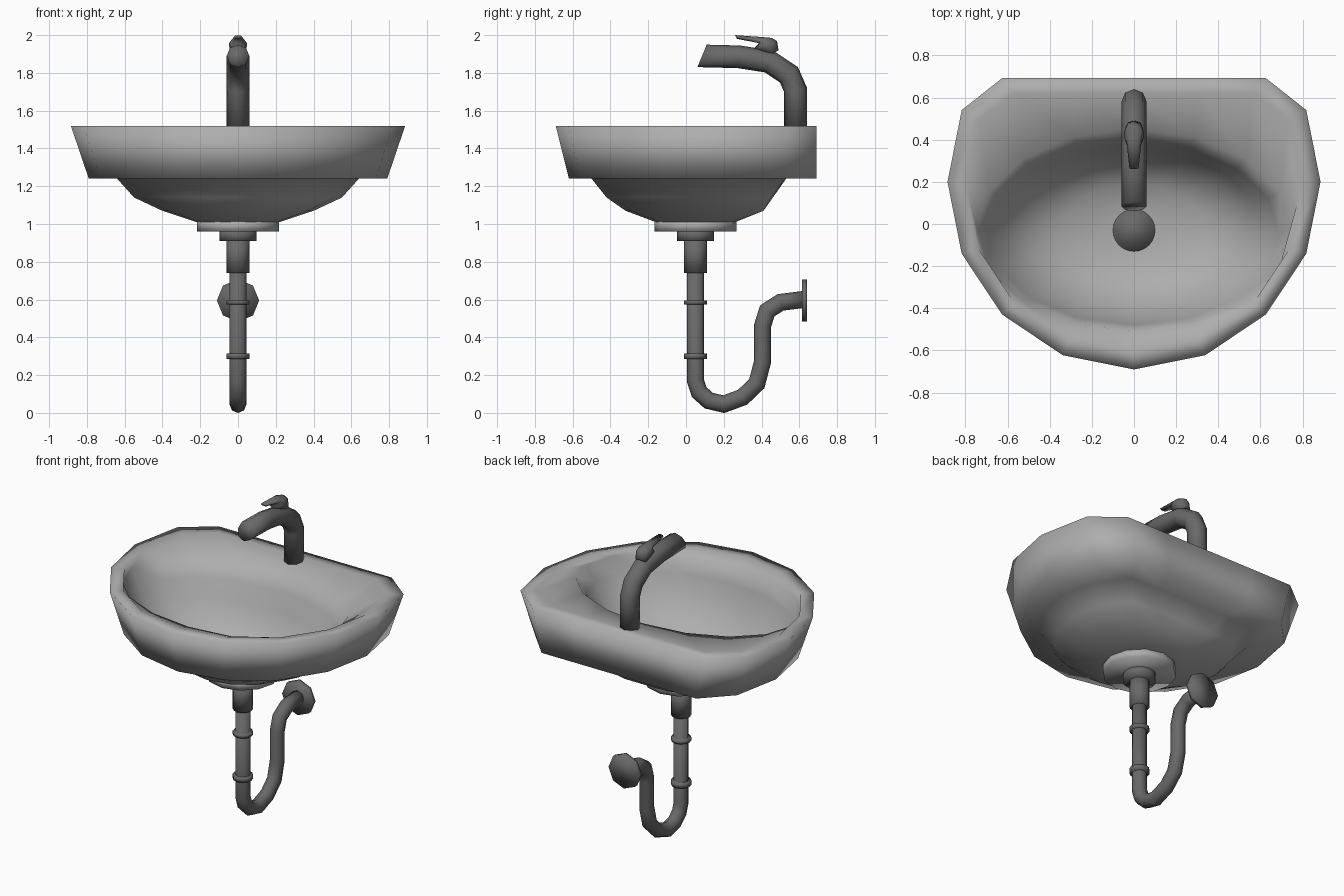
import bpy, bmesh, math
from mathutils import Vector

if "Cube" in bpy.data.objects:
    bpy.data.objects.remove(bpy.data.objects["Cube"])


def material(name, rgb):
    m = bpy.data.materials.new(name)
    m.diffuse_color = (*rgb, 1)
    m.use_nodes = True
    m.node_tree.nodes["Principled BSDF"].inputs["Base Color"].default_value = m.diffuse_color
    return m


CERAMIC = material("ceramic", (.42, .42, .42))
METAL = material("metal", (.14, .14, .14))


def loft(name, rings, mat=METAL):
    """Closed smooth skin over equal-length vertex rings, capped at both ends."""
    bm = bmesh.new()
    loops = [[bm.verts.new(p) for p in r] for r in rings]
    n = len(loops[0])
    for a, b in zip(loops, loops[1:]):
        for i in range(n):
            j = (i + 1) % n
            bm.faces.new((a[i], a[j], b[j], b[i]))
    bm.faces.new(loops[0])
    bm.faces.new(loops[-1])
    bmesh.ops.recalc_face_normals(bm, faces=bm.faces)
    for f in bm.faces:
        f.smooth = True
    me = bpy.data.meshes.new(name)
    bm.to_mesh(me)
    bm.free()
    me.materials.append(mat)
    ob = bpy.data.objects.new(name, me)
    bpy.context.collection.objects.link(ob)
    return ob


def oval(z, rx, ry, cy, back=9, n=16):
    """Elliptical ring, cut flat at y = back."""
    return [(rx * math.sin(t), min(cy - ry * math.cos(t), back), z)
            for t in (2 * math.pi * i / n for i in range(n))]


def turned(name, y, profile, n=12):
    return loft(name, [oval(z, r, r, y, n=n) for z, r in profile])


def tube(name, path, r, n=8, end_dir=None):
    """Tube along a (y, z) path; end_dir slants the last ring."""
    pts = [Vector(p) for p in path]
    rings = []
    for i, p in enumerate(pts):
        a = (p - pts[i - 1]).normalized() if i else None
        b = (pts[i + 1] - p).normalized() if i < len(pts) - 1 else None
        d = ((a or b) + (b or a)).normalized()
        k = 1 / max(d.dot(a or b), 0.8)
        if b is None and end_dir:
            d = Vector(end_dir).normalized()
            k = 1 / d.dot(a)
        side = Vector((-d.y, d.x)) * k
        rings.append([(r * math.cos(t), *(p + side * r * math.sin(t)))
                      for t in (2 * math.pi * j / n for j in range(n))])
    return loft(name, rings)


# basin: inside of bowl, flat rim, apron, underside of bowl
inside = [(1.05, .10, .10, -.03), (1.08, .34, .23, -.03), (1.15, .50, .32, -.035),
          (1.27, .62, .395, -.045), (1.39, .69, .435, -.045), (1.49, .745, .48, -.03)]
outside = [(1.52, .80, .80, .19, .62), (1.52, .885, .89, .20, .692),
           (1.24, .79, .82, .20, .692),
           (1.24, .64, .60, .10, .53), (1.14, .55, .51, .09, .46),
           (1.07, .40, .39, .07, .41), (1.01, .22, .21, .05, .26)]
loft("basin", [oval(*o) for o in inside + outside], CERAMIC)
turned("drain_disc", -.03, [(1.04, .10), (1.055, .10)], 24)

# drain fittings below the bowl
turned("drain_plate", .05, [(1.02, .218), (.96, .218)], 12).data.materials[0] = CERAMIC
turned("drain_flange", .05, [(.97, .098), (.91, .098)], 12)
turned("drain_sleeve", .05, [(.92, .06), (.74, .06)], 12)
for i, (z, h) in enumerate([(.30, .03), (.585, .022)]):
    turned(f"pipe_collar_{i + 1}", .05, [(z - h / 2, .06), (z + h / 2, .06)], 12)

# trap pipe and wall flange
tube("trap_pipe", [(.05, .76), (.05, .17), (.07, .11), (.12, .065), (.2, .046),
                   (.3, .083), (.375, .155), (.405, .27), (.405, .46),
                   (.43, .54), (.5, .585), (.62, .60)], .045)
tube("wall_flange", [(.615, .595), (.64, .595)], .112)

# faucet
tube("faucet_spout", [(.58, 1.50), (.58, 1.71), (.545, 1.79), (.44, 1.86),
                      (.28, 1.885), (.085, 1.89)], .06, end_dir=(-.92, .38))

# faucet lever: (top y, z), (bottom y, z), half width
sections = [((.26, 2.0), (.27, 1.98), .022), ((.40, 1.99), (.39, 1.957), .036),
            ((.455, 1.985), (.36, 1.93), .047), ((.482, 1.968), (.39, 1.915), .047),
            ((.49, 1.92), (.44, 1.89), .038)]
rings = []
for top, bottom, w in sections:
    mid = (Vector(top) + Vector(bottom)) / 2
    half = (Vector(top) - Vector(bottom)) / 2
    rings.append([(w * math.cos(t), *(mid + half * math.sin(t)))
                  for t in (math.pi * j / 4 for j in range(8))])
loft("faucet_lever", rings)
